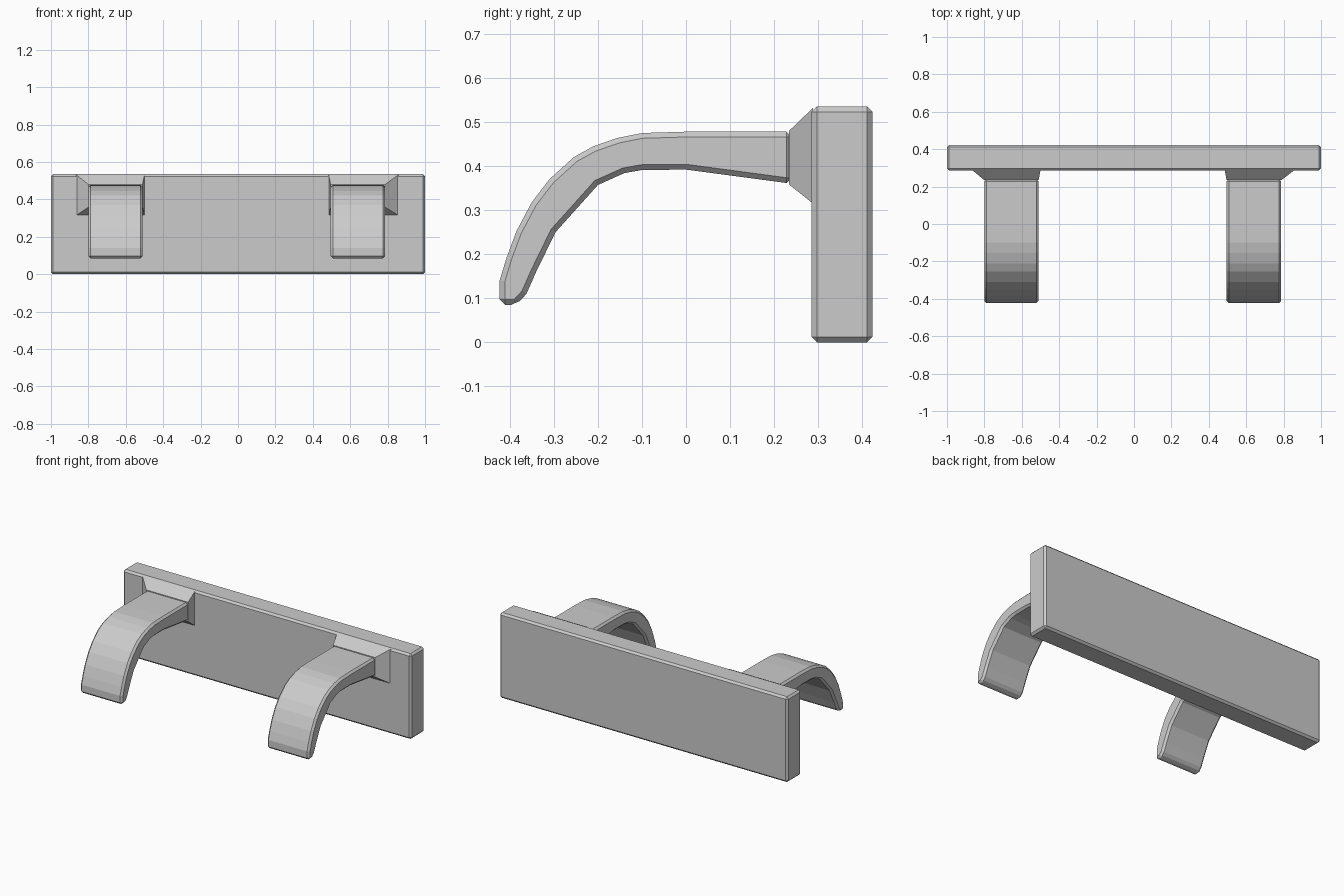
import bpy, bmesh

if "Cube" in bpy.data.objects:
    bpy.data.objects.remove(bpy.data.objects["Cube"])


def make_object(name, bm, bevel=0.0):
    bmesh.ops.recalc_face_normals(bm, faces=bm.faces)
    mesh = bpy.data.meshes.new(name)
    bm.to_mesh(mesh)
    bm.free()
    ob = bpy.data.objects.new(name, mesh)
    bpy.context.collection.objects.link(ob)
    if bevel:
        mod = ob.modifiers.new("edge_bevel", 'BEVEL')
        mod.width = bevel
        mod.segments = 1
        mod.limit_method = 'ANGLE'
        mod.angle_limit = 0.8
    return ob


def loft(name, ring_a, ring_b, bevel=0.0):
    """Closed solid between two matching rings of points."""
    bm = bmesh.new()
    a = [bm.verts.new(p) for p in ring_a]
    b = [bm.verts.new(p) for p in ring_b]
    n = len(a)
    bm.faces.new(a)
    bm.faces.new(b[::-1])
    for i in range(n):
        j = (i + 1) % n
        bm.faces.new((a[i], b[i], b[j], a[j]))
    return make_object(name, bm, bevel)


def rect(x0, x1, z0, z1, y):
    return [(x0, y, z0), (x1, y, z0), (x1, y, z1), (x0, y, z1)]


# Back plate
loft("back_plate", rect(-1, 1, 0, 0.535, 0.285), rect(-1, 1, 0, 0.535, 0.423), 0.012)

# Curved hook side profile (y, z): upper edge then lower edge
upper = [(0.24, 0.478), (0.0, 0.478), (-0.10, 0.475), (-0.155, 0.464), (-0.21, 0.445),
         (-0.255, 0.42), (-0.31, 0.37), (-0.35, 0.318), (-0.385, 0.252),
         (-0.408, 0.19), (-0.423, 0.14), (-0.423, 0.085)]
lower = [(-0.385, 0.085), (-0.362, 0.11), (-0.34, 0.16), (-0.296, 0.25), (-0.26, 0.29),
         (-0.20, 0.357), (-0.14, 0.384), (-0.10, 0.391), (0.0, 0.392), (0.24, 0.36)]
profile = upper + lower

# Hooks and their flared mounts: (side, hook x range, mount x range)
for side, (x0, x1), (m0, m1) in (("left", (-0.80, -0.51), (-0.865, -0.50)),
                                 ("right", (0.495, 0.787), (0.485, 0.858))):
    loft(side + "_hook", [(x0, y, z) for y, z in profile],
         [(x1, y, z) for y, z in profile], 0.012)
    loft(side + "_mount", rect(x0, x1, 0.358, 0.48, 0.234),
         rect(m0, m1, 0.315, 0.532, 0.288))
